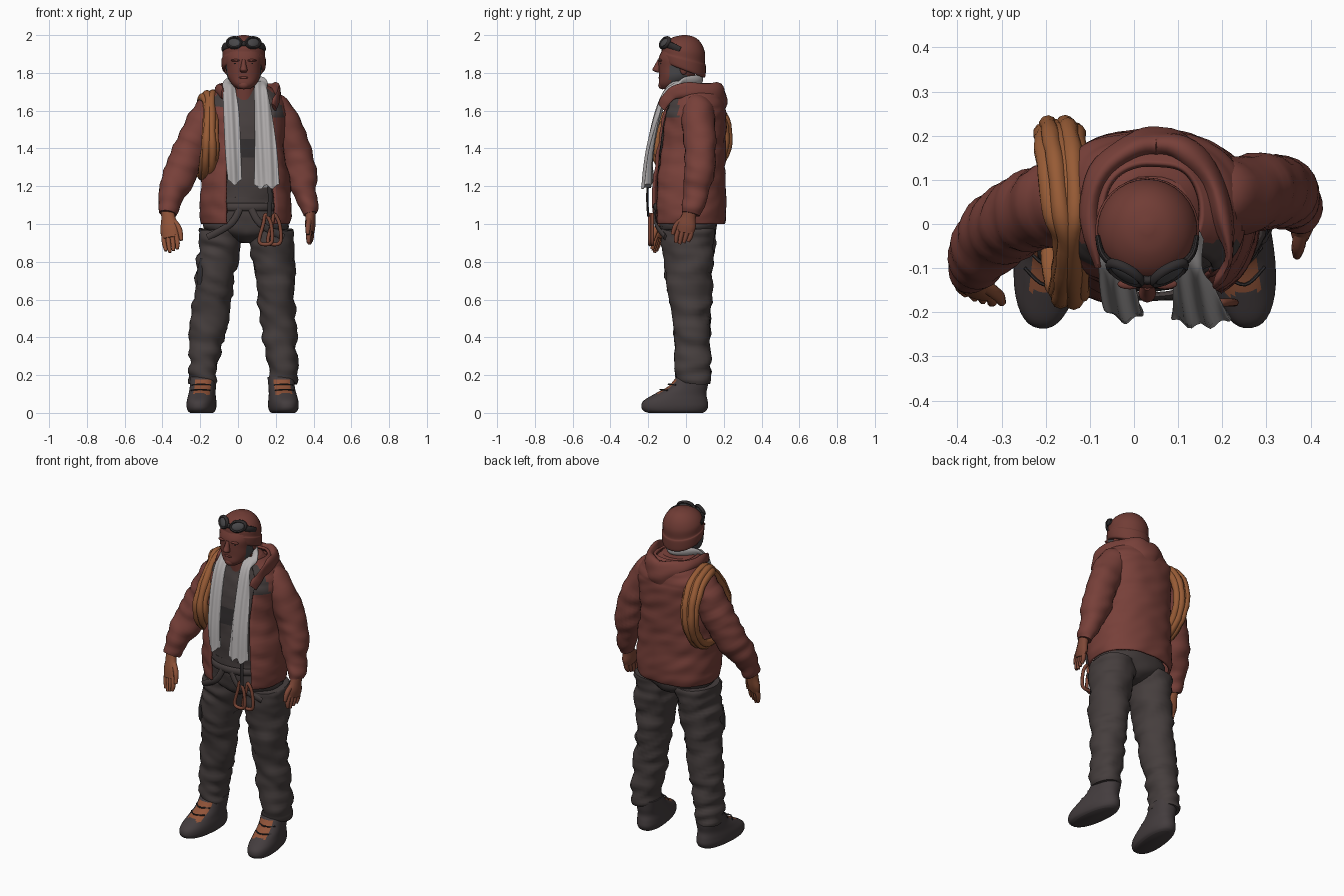
import bpy, bmesh, math
from mathutils import Vector, noise


def material(name, rgb):
    m = bpy.data.materials.new(name)
    m.diffuse_color = (*rgb, 1)
    return m


JACKET = material("rust_jacket", (.185, .051, .041))
HAT = material("rust_wool_and_skin", (.165, .046, .036))
RED = material("reddish_leather", (.21, .064, .038))
GLOVE = material("glove_leather", (.28, .087, .04))
ROPE = material("orange_rope", (.31, .105, .036))
CLOTH = material("trouser_cloth", (.060, .048, .047))
BOOT = material("boot_leather", (.057, .046, .048))
DARK = material("dark_fabric", (.030, .026, .027))
TOWEL = material("pale_towel", (.43, .41, .41))
GOGGLE = material("goggle_grey", (.065, .063, .067))


def finish(bm, name, mat, wrinkle=0):
    bmesh.ops.recalc_face_normals(bm, faces=bm.faces)
    if wrinkle:
        bm.normal_update()
        for v in bm.verts:
            c = v.co
            v.co = c + v.normal * wrinkle * noise.noise(Vector((c.x * 9, c.y * 9, c.z * 20 + c.x * 8)))
    me = bpy.data.meshes.new(name)
    bm.to_mesh(me)
    bm.free()
    me.materials.append(mat)
    ob = bpy.data.objects.new(name, me)
    bpy.context.collection.objects.link(ob)
    bpy.ops.object.select_all(action='DESELECT')
    ob.select_set(True)
    bpy.context.view_layer.objects.active = ob
    bpy.ops.object.shade_smooth_by_angle(angle=math.radians(50))
    return ob


def spline(pts, k, closed):
    n, out = len(pts), []
    at = lambda i: pts[i % n] if closed else pts[max(0, min(n - 1, i))]
    for i in range(n if closed else n - 1):
        for j in range(k):
            t = j / k
            out.append([.5 * (2 * b + (c - a) * t + (2 * a - 5 * b + 4 * c - d) * t * t
                              + (3 * b - a - 3 * c + d) * t ** 3)
                        for a, b, c, d in zip(at(i - 1), at(i), at(i + 1), at(i + 2))])
    return out if closed else out + [list(pts[-1])]


def skin(name, pts, mat, n=24, k=5, level=False, ref=(0, 1, 0), e=2., ripple=(0, 1),
         gap=None, closed=False, wrinkle=0):
    """Skin over points (x, y, z, radius a, radius b); level keeps rings horizontal."""
    rows, bm, rings = spline(pts, k, closed), bmesh.new(), []
    m = len(rows)
    a0, a1 = gap or (0, 360)
    for i, (x, y, z, ra, rb) in enumerate(rows):
        side, other = Vector((1, 0, 0)), Vector((0, 1, 0))
        if not level:
            p = rows[(i - 1) % m if closed else max(i - 1, 0)]
            q = rows[(i + 1) % m if closed else min(i + 1, m - 1)]
            t = (Vector(q[:3]) - Vector(p[:3])).normalized()
            side = t.cross(Vector(ref)).normalized()
            other = side.cross(t)
        s = 1 + ripple[0] * (abs(math.sin(math.pi * ripple[1] * i / m)) - .6)
        ring = []
        for j in range(n):
            a = math.radians(a0 + (a1 - a0) * j / (n - 1 if gap else n))
            c, d = math.cos(a), math.sin(a)
            c, d = (math.copysign(abs(v) ** (2 / e), v) for v in (c, d))
            ring.append(bm.verts.new(Vector((x, y, z)) + side * ra * s * c + other * rb * s * d))
        rings.append(ring)
    for i in range(m if closed else m - 1):
        r, q = rings[i], rings[(i + 1) % m]
        for j in range(n - 1 if gap else n):
            h = (j + 1) % n
            bm.faces.new((r[j], r[h], q[h], q[j]))
    if not gap and not closed:
        bm.faces.new(rings[0])
        bm.faces.new(rings[-1])
    return finish(bm, name, mat, wrinkle)


def ball(name, loc, size, mat):
    bm = bmesh.new()
    bmesh.ops.create_uvsphere(bm, u_segments=16, v_segments=10, radius=1)
    for v in bm.verts:
        v.co = Vector(loc) + v.co * Vector(size)
    return finish(bm, name, mat)


def paint(ob, mat, test):
    ob.data.materials.append(mat)
    for p in ob.data.polygons:
        if test(*p.center):
            p.material_index = len(ob.data.materials) - 1


# trousers
skin("trouser_seat", [(.045, .015, .9, .03, .08), (.045, .012, .935, .13, .13), (.045, .012, .98, .228, .152),
                      (.04, .005, 1.05, .205, .155), (.04, 0, 1.14, .19, .15)], CLOTH, level=True, e=2.1, wrinkle=.01)
skin("right_leg", [(-.085, .015, .97, .12, .14), (-.095, .015, .9, .108, .138), (-.11, .016, .8, .11, .128),
                   (-.13, .018, .65, .1, .116), (-.152, .028, .5, .098, .1), (-.165, .03, .38, .088, .096),
                   (-.185, .035, .25, .077, .096), (-.187, .037, .16, .07, .088)],
     CLOTH, k=7, level=True, e=2.15, ripple=(.018, 11), wrinkle=.02)
skin("left_leg", [(.175, .015, .97, .12, .14), (.175, .015, .9, .118, .138), (.19, .016, .8, .114, .128),
                  (.2, .018, .65, .102, .116), (.21, .028, .5, .092, .1), (.222, .03, .38, .088, .096),
                  (.235, .035, .25, .08, .096), (.235, .037, .16, .07, .088)],
     CLOTH, k=7, level=True, e=2.15, ripple=(.018, 11), wrinkle=.02)
skin("thigh_pocket", [(-.18, -.055, .82, .022, .03), (-.193, -.052, .74, .026, .033), (-.198, -.05, .68, .02, .028)],
     DARK, n=12, level=True, e=4)

# boots with tongue and laces
for label, x, turn, s in (("right", -.187, -6, 1), ("left", .232, 8, -1)):
    parts = [skin(label + "_boot", [(0, -.055, 0, .058, .145), (0, -.06, .012, .07, .168), (0, -.06, .035, .076, .178),
                                    (0, -.055, .065, .075, .17), (0, -.03, .1, .07, .138),
                                    (0, .01, .14, .068, .105), (0, .035, .19, .07, .086)],
                  BOOT, n=40, k=6, level=True, e=2.3)]
    paint(parts[0], GLOVE, lambda x, y, z: .092 < z < .175 and -.155 < y < -.03 and abs(x - s * .008) < .044)
    for i, (y, z) in enumerate(((-.135, .12), (-.09, .148))):
        parts.append(skin(f"{label}_lace_{i}", [(-.05, y + .03, z, .004, .004), (0, y - .004, z + .004, .004, .004),
                                                (.05, y + .03, z, .004, .004)], DARK, n=6, ref=(0, 0, 1)))
    for p in parts:
        p.location.x, p.rotation_euler.z = x, math.radians(turn)

# shirt and harness
shirt = skin("shirt", [(.04, .01, 1.07, .18, .155), (.045, .005, 1.25, .19, .155), (.04, .01, 1.45, .185, .145),
                       (.04, .03, 1.6, .17, .13), (.04, .035, 1.69, .125, .105), (.037, .02, 1.74, .09, .09)],
             CLOTH, k=8, level=True, e=2.3, wrinkle=.01)
paint(shirt, DARK, lambda x, y, z: 1.35 < z < 1.46 and y < 0)
paint(shirt, JACKET, lambda x, y, z: z > 1.55 and y > -.03)
skin("waist_belt", [(.04 + .2 * math.cos(a), .165 * math.sin(a), 1.09, .01, .022)
                    for a in (i * math.pi / 8 for i in range(16))], CLOTH, n=8, k=2, ref=(0, 0, 1), closed=True)
for i, s in enumerate((-1, 1)):
    skin(f"harness_strap_{i}", [(.04 + s * .03, -.165, 1.08, .018, .008), (.04 + s * .08, -.16, 1.0, .018, .008),
                                (.04 + s * .2, -.11, .93, .018, .008)], CLOTH, n=8)
skin("gear_sling", [(.165, -.2, 1.24, .012, .006), (.17, -.205, 1.14, .012, .006), (.165, -.2, 1.04, .012, .006)],
     DARK, n=8)
for i, (x, y) in enumerate(((.146, -.192), (.192, -.178))):
    skin(f"carabiner_{i}", [(x, y, 1.05, .01, .009), (x + .028, y, 1.0, .01, .009), (x + .034, y, .91, .01, .009),
                            (x, y, .892, .01, .009), (x - .034, y, .91, .01, .009), (x - .012, y, 1.0, .01, .009)],
         RED, n=8, closed=True)

# jacket shell, open at the front
coat = skin("jacket_body", [(.04, .01, 1.0, .238, .197), (.04, .01, 1.1, .243, .202), (.037, .01, 1.25, .232, .196),
                            (.03, .025, 1.4, .215, .185), (.035, .035, 1.55, .222, .178), (.035, .045, 1.63, .217, .163),
                            (.04, .045, 1.69, .175, .142), (.042, .03, 1.74, .115, .11)],
            JACKET, n=56, k=8, level=True, e=2.3, ripple=(.015, 9), gap=(-53, 248), wrinkle=.008)
paint(coat, CLOTH, lambda x, y, z: y < -.04 and (x > .13 and 1.56 < z < 1.72 or x < -.05 and 1.62 < z < 1.7))
shell = coat.modifiers.new("thickness", 'SOLIDIFY')
shell.thickness, shell.offset = .014, -1
skin("left_sleeve", [(.12, .05, 1.64, .07, .085), (.205, .06, 1.585, .09, .09), (.288, .073, 1.43, .09, .085),
                     (.33, .073, 1.29, .082, .082), (.36, .05, 1.16, .06, .068), (.383, .025, 1.05, .038, .05)],
     JACKET, k=9, ripple=(.03, 9), wrinkle=.012)
skin("right_sleeve", [(-.06, .055, 1.645, .07, .085), (-.15, .05, 1.585, .09, .095), (-.235, .03, 1.43, .09, .09),
                      (-.3, -.01, 1.28, .088, .084), (-.347, -.07, 1.16, .07, .07), (-.372, -.11, 1.055, .045, .05)],
     JACKET, k=9, ripple=(.03, 9), wrinkle=.012)
skin("hood", [(-.08, -.1, 1.69, .01, .03), (-.1, .02, 1.7, .022, .045), (-.075, .11, 1.69, .03, .06),
              (-.01, .165, 1.67, .035, .075), (.05, .178, 1.655, .04, .085), (.11, .165, 1.67, .035, .075),
              (.17, .105, 1.69, .03, .06), (.2, .01, 1.705, .022, .045), (.215, -.075, 1.69, .012, .035),
              (.19, -.13, 1.62, .009, .025)],
     JACKET, ref=(0, 0, 1), wrinkle=.01)


# gloves
def hand(label, mat, wrist, tip, wide, thumb):
    w, t, s = Vector(wrist), Vector(tip), Vector(wide).normalized()
    d = t - w
    ref = s.cross(d).normalized()
    at = lambda f, o, a, b: (*(w + d * f + s * o), a, b)
    skin(label + "_palm", [at(-.1, 0, .035, .028), at(.15, 0, .04, .026), at(.4, 0, .052, .026),
                           at(.62, 0, .047, .02)], mat, n=14, ref=ref)
    for i in range(4):
        o = (i - 1.5) * .023
        skin(f"{label}_finger_{i}", [at(.5, o, .013, .015), at(.75, o * 1.1, .013, .014),
                                     at(.98 - .04 * abs(i - 1), o * .9, .009, .01)], mat, n=8, ref=ref)
    skin(label + "_thumb", [at(.15, thumb * .02, .015, .015), at(.4, thumb * .056, .015, .015),
                            at(.68, thumb * .062, .01, .01)], mat, n=8, ref=ref)


hand("right_glove", GLOVE, (-.372, -.115, 1.06), (-.35, -.172, .845), (1, -.4, 0), 1)
hand("left_glove", RED, (.384, .02, 1.06), (.38, -.025, .89), (.2, 1, 0), -1)

# rope coil looped over the right shoulder
for i, (dx, dr) in enumerate(((-.034, -.01), (-.017, .008), (0, 0), (.017, .01), (.033, -.006))):
    skin(f"rope_strand_{i}", [(-.16 + dx * (1 - .3 * (math.cos(a) < 0)) - .006 * math.sin(a * 2 + i)
                               + .008 * math.sin(a) - .012 * math.cos(a),
                               .022 + (.194 + dr) * math.cos(a) + .08 * max(0, -math.cos(a)) * max(0, math.sin(a) + .2),
                               1.46 + (.22 + dr) * math.sin(a), .022, .021)
                              for a in (j * math.pi / 6 for j in range(12))],
         ROPE, n=10, k=4, ref=(1, 0, 0), closed=True, wrinkle=.006)

# towel around the neck, with pleats
towel = skin("towel", [(-.016, -.198, 1.22, .038, .022), (-.026, -.19, 1.38, .042, .015),
                       (-.035, -.15, 1.58, .042, .012), (-.045, -.095, 1.7, .035, .013), (-.045, -.01, 1.745, .03, .016),
                       (.04, .075, 1.765, .024, .015), (.122, -.01, 1.75, .03, .016), (.12, -.095, 1.71, .035, .013),
                       (.135, -.15, 1.57, .047, .012), (.148, -.192, 1.38, .06, .016), (.152, -.208, 1.2, .068, .024)],
             TOWEL, n=40, k=7)
for v in towel.data.vertices:
    if v.co.y < -.06:
        v.co.y += .007 * math.sin(v.co.x * 130 + v.co.z * 6)
        if v.co.z < 1.26:
            v.co.z += .012 * math.sin(v.co.x * 95) + .2 * (v.co.y + .205)

# head
skin("neck", [(.035, 0, 1.64, .075, .075), (.033, -.02, 1.79, .066, .07)], HAT, level=True)
face = skin("face", [(.032, -.09, 1.715, .033, .04), (.032, -.07, 1.74, .064, .073), (.031, -.05, 1.78, .088, .092),
                     (.03, -.045, 1.83, .094, .1), (.03, -.04, 1.88, .1, .104), (.03, -.03, 1.93, .09, .09)],
            HAT, n=32, level=True, e=2.2)
paint(face, GOGGLE, lambda x, y, z: 1.74 < z < 1.84 and -.085 < y < .0)
skin("nose", [(.03, -.138, 1.87, .01, .012), (.03, -.148, 1.84, .014, .018), (.03, -.156, 1.815, .02, .022),
              (.03, -.143, 1.803, .014, .012)], HAT, n=12, level=True)
ball("lips", (.03, -.136, 1.775), (.026, .011, .007), JACKET)
ball("chin", (.03, -.125, 1.735), (.03, .022, .022), HAT)
for i, s in enumerate((-1, 1)):
    ball(f"eye_{i}", (.03 + s * .038, -.131, 1.85), (.014, .008, .005), DARK)
    ball(f"brow_{i}", (.03 + s * .04, -.136, 1.866), (.028, .012, .007), HAT)
    ball(f"ear_{i}", (.03 + s * .09, -.012, 1.82), (.012, .02, .03), HAT)

# knitted hat, its rim tilted down towards the back
hat = skin("hat", [(.03, -.015, 1.81, .104, .108), (.03, -.015, 1.82, .115, .118), (.03, -.015, 1.865, .118, .12),
                   (.03, -.015, 1.878, .113, .115), (.03, -.012, 1.92, .111, .113), (.03, -.01, 1.96, .09, .093),
                   (.03, -.008, 1.988, .055, .058), (.03, -.008, 2.0, .012, .012)], HAT, n=32, level=True)
for v in hat.data.vertices:
    v.co.z -= .36 * v.co.y * (2 - v.co.z) / .18

# goggles pushed up on the hat, wrapped around the forehead
skin("goggle_strap", [(.142, -.03, 1.925, .006, .014), (.122, -.08, 1.945, .008, .018), (.03, -.128, 1.955, .01, .014),
                      (-.062, -.08, 1.945, .008, .018), (-.082, -.03, 1.925, .006, .014)], DARK, n=10, ref=(0, 0, 1))
wrap = lambda x, z: -.136 + .5 * abs(x - .03) + .45 * (z - 1.96)
for i, s in enumerate((-1, 1)):
    cx = .03 + s * .05
    rim = [(cx + .037 * math.cos(a), 1.96 + .027 * math.sin(a)) for a in (j * math.pi / 5 for j in range(10))]
    skin(f"goggle_rim_{i}", [(x, wrap(x, z), z, .008, .011) for x, z in rim], DARK, n=8, k=2, closed=True)
    lens = ball(f"goggle_lens_{i}", (cx, 0, 1.96), (.035, .016, .026), GOGGLE)
    for v in lens.data.vertices:
        v.co.y += wrap(v.co.x, v.co.z)
